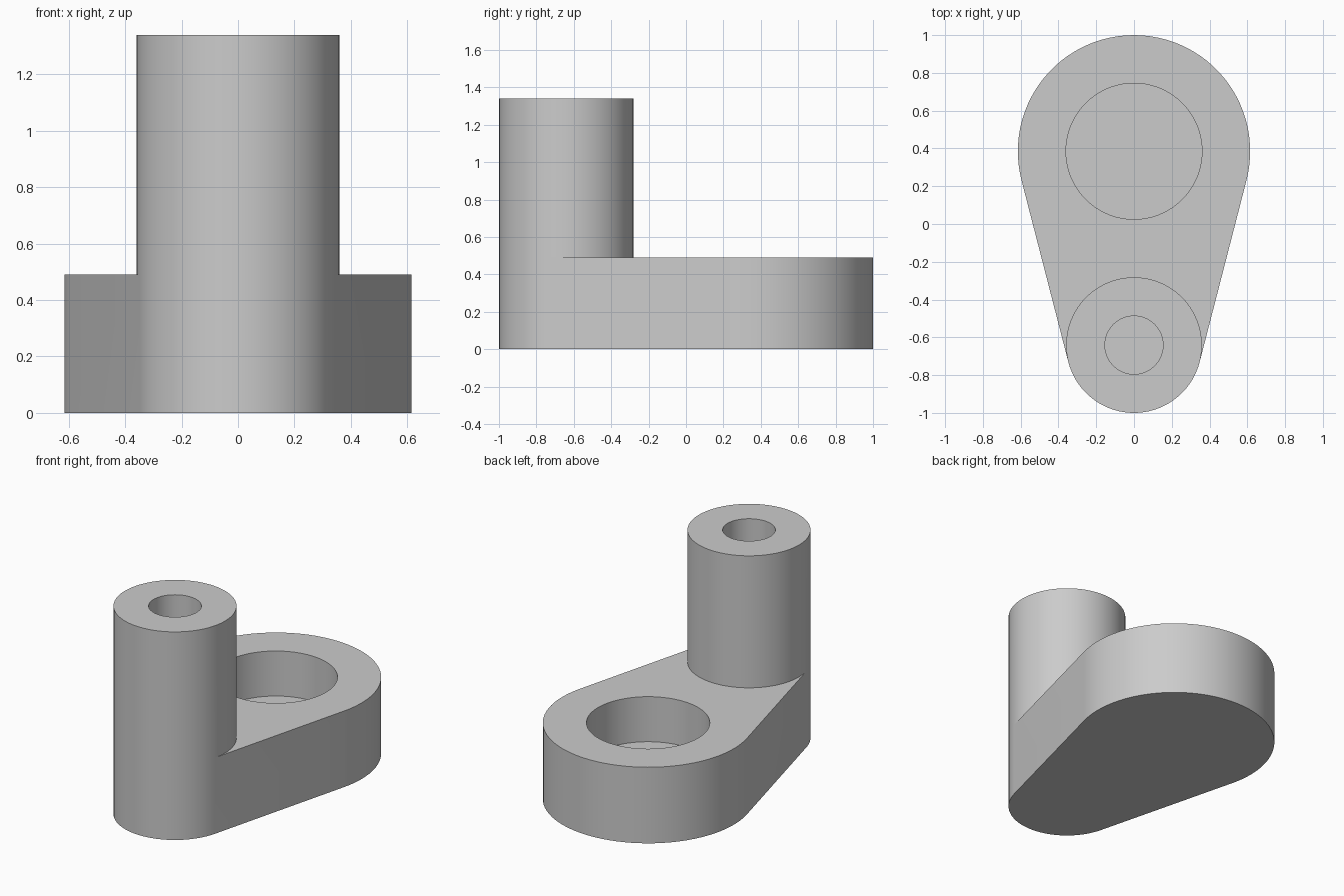
import bpy, bmesh
from math import asin, cos, sin, pi, radians

if "Cube" in bpy.data.objects:
    bpy.data.objects.remove(bpy.data.objects["Cube"], do_unlink=True)

# Main dimensions
BIG_Y, BIG_R = 0.385, 0.615
BOSS_Y, BOSS_R = -0.641, 0.359
BIG_HOLE, SMALL_HOLE = 0.36, 0.154
ARM_TOP, BOSS_TOP, FLOOR = 0.49, 1.34, 0.2
tilt = asin((BIG_R - BOSS_R) / (BIG_Y - BOSS_Y))

bm = bmesh.new()


def arc(y, r, start, end, steps):
    step = (end - start) / steps
    return [(r * cos(start + i * step), y + r * sin(start + i * step))
            for i in range(steps + 1)]


def circle(y, r):
    return arc(y, r, 0, 2 * pi, 72)[:-1]


def wall(points, z0, z1, closed=True):
    """Vertical wall along a path."""
    low = [bm.verts.new((x, y, z0)) for x, y in points]
    high = [bm.verts.new((x, y, z1)) for x, y in points]
    for i in range(len(points) - (not closed)):
        j = (i + 1) % len(points)
        bm.faces.new((low[i], low[j], high[j], high[i]))


def cap(z, *loops):
    """Flat face bounded by the first loop, with the others as holes."""
    edges = []
    for points in loops:
        verts = [bm.verts.new((x, y, z)) for x, y in points]
        edges += [bm.edges.new((verts[i - 1], verts[i])) for i in range(len(verts))]
    bmesh.ops.triangle_fill(bm, edges=edges, use_beauty=True, normal=(0, 0, 1))


# Outlines: tapered arm between two round ends, boss flush with the small end
big_arc = arc(BIG_Y, BIG_R, -tilt, pi + tilt, 48)
outer_arc = arc(BOSS_Y, BOSS_R, pi + tilt, 2 * pi - tilt, 36)
inner_arc = arc(BOSS_Y, BOSS_R, -tilt, pi + tilt, 48)
outline = big_arc + outer_arc
boss = inner_arc + outer_arc[1:-1]
big_hole = circle(BIG_Y, BIG_HOLE)
small_hole = circle(BOSS_Y, SMALL_HOLE)

# Arm: underside, sides and top
cap(0, outline)
wall(outline, 0, ARM_TOP)
cap(ARM_TOP, big_arc + inner_arc[::-1], big_hole)

# Boss: sides and annular top
wall(boss, ARM_TOP, BOSS_TOP)
cap(BOSS_TOP, boss, small_hole)

# Blind holes
for hole, top in ((big_hole, ARM_TOP), (small_hole, BOSS_TOP)):
    wall(hole, FLOOR, top)
    cap(FLOOR, hole)

bmesh.ops.remove_doubles(bm, verts=bm.verts[:], dist=0.0001)
bmesh.ops.recalc_face_normals(bm, faces=bm.faces[:])

mesh = bpy.data.meshes.new("crank_arm")
bm.to_mesh(mesh)
bm.free()
arm = bpy.data.objects.new("crank_arm", mesh)
bpy.context.collection.objects.link(arm)

# Plain grey metal
grey = bpy.data.materials.new("grey")
grey.use_nodes = True
colour = (0.6, 0.6, 0.6, 1)
grey.diffuse_color = colour
grey.node_tree.nodes["Principled BSDF"].inputs["Base Color"].default_value = colour
mesh.materials.append(grey)

bpy.ops.object.select_all(action="DESELECT")
arm.select_set(True)
bpy.context.view_layer.objects.active = arm
bpy.ops.object.shade_smooth_by_angle(angle=radians(30))
